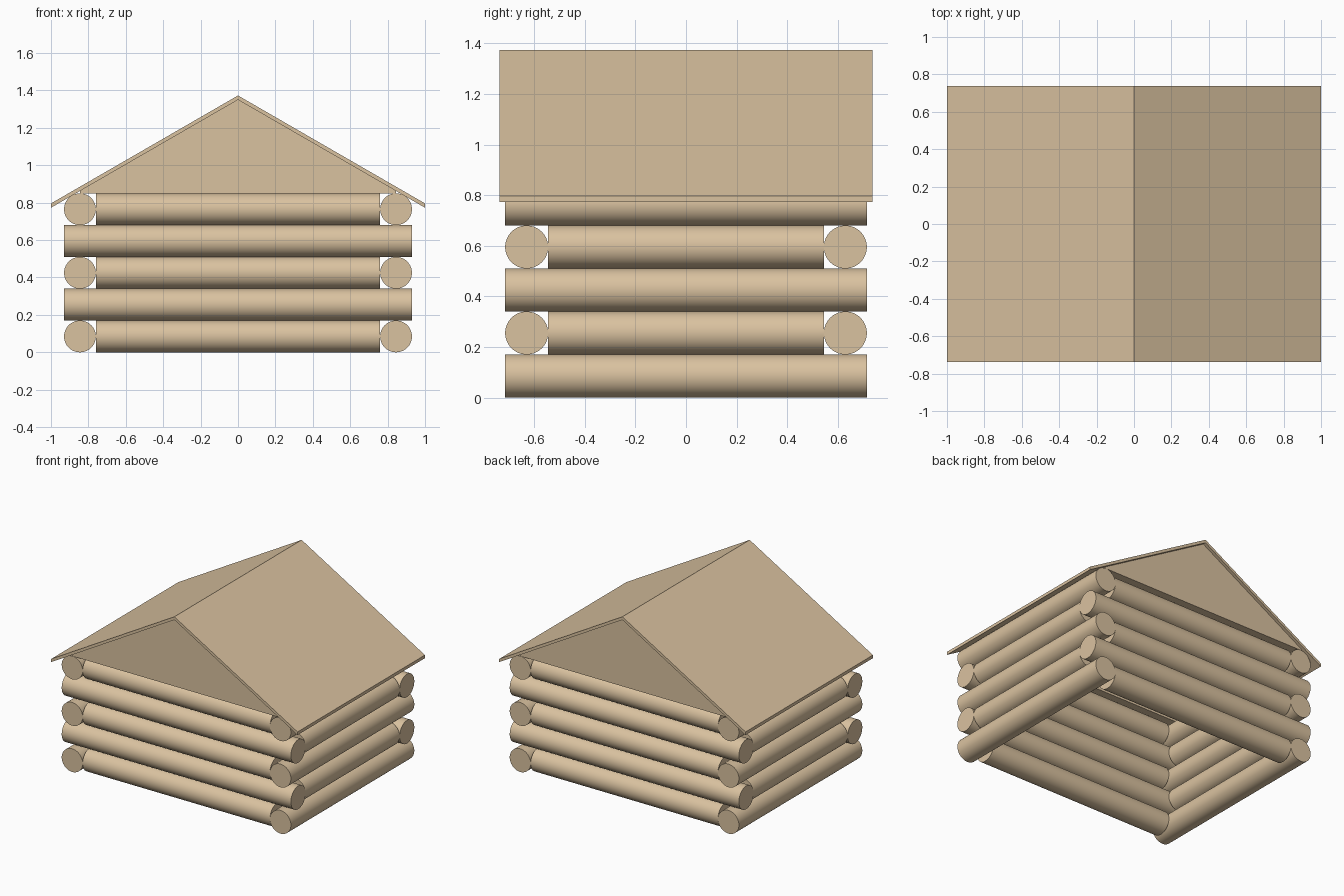
import bpy, math

if "Cube" in bpy.data.objects:
    bpy.data.objects.remove(bpy.data.objects["Cube"])

R = 0.085              # log radius
WX, WY = 0.845, 0.63   # wall centre lines
ROWS = 5
WALL_TOP = 2 * R * ROWS

wood = bpy.data.materials.new("wood")
wood.diffuse_color = (0.70, 0.54, 0.35, 1)
wood.use_nodes = True
wood.node_tree.nodes["Principled BSDF"].inputs["Base Color"].default_value = wood.diffuse_color


def log(name, loc, half, along_x):
    rot = (0, math.pi / 2, 0) if along_x else (math.pi / 2, 0, 0)
    bpy.ops.mesh.primitive_cylinder_add(vertices=64, radius=R, depth=2 * half,
                                        location=loc, rotation=rot)
    ob = bpy.context.object
    ob.name = name
    ob.data.materials.append(wood)
    bpy.ops.object.shade_smooth_by_angle(angle=math.radians(30))


def extrude_profile(name, pts, y0, y1):
    """Solid made from an x-z outline, running from y0 to y1."""
    n = len(pts)
    verts = [(x, y, z) for y in (y0, y1) for x, z in pts]
    faces = [tuple(range(n)), tuple(range(2 * n - 1, n - 1, -1))]
    faces += [(i, i + n, (i + 1) % n + n, (i + 1) % n) for i in range(n)]
    me = bpy.data.meshes.new(name)
    me.from_pydata(verts, [], faces)
    me.materials.append(wood)
    ob = bpy.data.objects.new(name, me)
    bpy.context.collection.objects.link(ob)


# Log walls: long and short logs alternate at the corners
for row in range(ROWS):
    z = R + 2 * R * row
    sides_long = row % 2 == 0
    half_x = WX - R if sides_long else WX + R
    half_y = WY + R if sides_long else WY - R
    for s, fb, lr in ((-1, "front", "left"), (1, "back", "right")):
        log(f"{fb}_log_{row + 1}", (0, s * WY, z), half_x, True)
        log(f"{lr}_log_{row + 1}", (s * WX, 0, z), half_y, False)

# Gable panels under the roof, as deep as the log walls
RIDGE_IN, SLOPE = 1.35, 0.577
corner_z = RIDGE_IN - SLOPE * WX
gable = [(-WX, WALL_TOP), (WX, WALL_TOP), (WX, corner_z),
         (0, RIDGE_IN), (-WX, corner_z)]
extrude_profile("front_gable", gable, -WY - R, -WY + R)
extrude_profile("back_gable", gable, WY - R, WY + R)

# Thin pitched roof
T = 0.023
eave = RIDGE_IN - SLOPE
roof = [(-1, eave), (0, RIDGE_IN), (1, eave),
        (1, eave + T), (0, RIDGE_IN + T), (-1, eave + T)]
extrude_profile("roof", roof, -0.738, 0.738)
